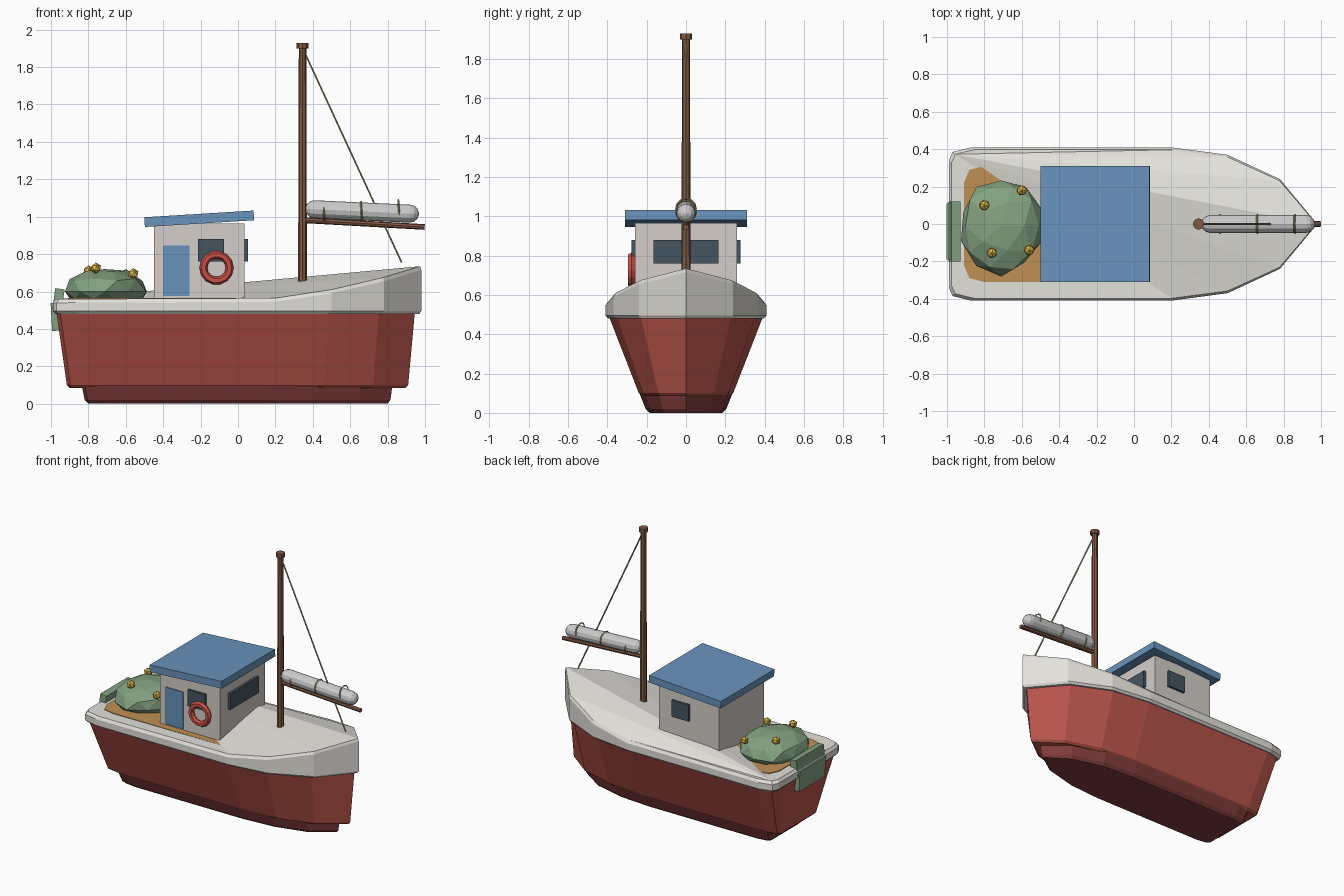
import bpy, bmesh, math, random
from mathutils import Vector, Matrix

if "Cube" in bpy.data.objects:
    bpy.data.objects.remove(bpy.data.objects["Cube"])

random.seed(4)


def material(name, r, g, b):
    m = bpy.data.materials.new(name)
    m.diffuse_color = (r, g, b, 1)
    m.use_nodes = True
    m.node_tree.nodes["Principled BSDF"].inputs["Base Color"].default_value = m.diffuse_color
    return m


RED = material("hull_red", .48, .09, .07)
DARK = material("keel_red", .22, .045, .045)
WHITE = material("off_white", .77, .75, .70)
WALL = material("wall_white", .66, .62, .58)
BLUE = material("roof_blue", .14, .29, .50)
GLASS = material("glass", .06, .09, .12)
WOOD = material("mast_wood", .22, .10, .055)
TAN = material("deck_tan", .52, .28, .09)
GREEN = material("net_green", .23, .36, .22)
YELLOW = material("float_yellow", .70, .45, .06)
ROPE = material("rope", .50, .40, .20)
BUOY = material("buoy_red", .60, .08, .06)
CLOTH = material("sail_white", .82, .82, .79)


def finish(name, bm, mat):
    bmesh.ops.recalc_face_normals(bm, faces=bm.faces)
    me = bpy.data.meshes.new(name)
    bm.to_mesh(me)
    bm.free()
    me.materials.append(mat)
    ob = bpy.data.objects.new(name, me)
    bpy.context.collection.objects.link(ob)
    return ob


def loft(name, rings, mat, fan=None):
    """Skin closed rings; the top cap can be fanned from one vertex."""
    bm = bmesh.new()
    vs = [[bm.verts.new(p) for p in r] for r in rings]
    n = len(vs[0])
    for a, b in zip(vs, vs[1:]):
        for i in range(n):
            j = (i + 1) % n
            bm.faces.new((a[i], a[j], b[j], b[i]))
    bm.faces.new(vs[0])
    if fan is None:
        bm.faces.new(vs[-1])
    else:
        for k in range(1, n - 1):
            bm.faces.new([vs[-1][(fan + d) % n] for d in (0, k, k + 1)])
    return finish(name, bm, mat)


def box(name, lo, hi, mat, tilt=0):
    lo, hi = Vector(lo), Vector(hi)
    bm = bmesh.new()
    bmesh.ops.create_cube(bm, size=1, matrix=Matrix.Translation((lo + hi) / 2)
                          @ Matrix.Rotation(tilt, 4, 'Y') @ Matrix.Diagonal((*(hi - lo), 1)))
    return finish(name, bm, mat)


def lathe_along(name, a, b, profile, mat, sides=8):
    """Round part from a to b; profile holds (distance, radius) pairs."""
    a, b = Vector(a), Vector(b)
    m = Matrix.Translation(a) @ (b - a).to_track_quat('Z', 'Y').to_matrix().to_4x4()
    rings = [[m @ Vector((r * math.cos(t), r * math.sin(t), d))
              for t in [math.tau * i / sides for i in range(sides)]] for d, r in profile]
    return loft(name, rings, mat)


def rod(name, a, b, r1, r2, mat, sides=8):
    return lathe_along(name, a, b, [(0, r1), ((Vector(b) - Vector(a)).length, r2)], mat, sides)


def torus(name, loc, rot, major, minor, mat, n, k):
    bpy.ops.mesh.primitive_torus_add(location=loc, rotation=rot, major_radius=major,
                                     minor_radius=minor, major_segments=n, minor_segments=k)
    ob = bpy.context.object
    ob.name = name
    ob.data.materials.append(mat)


# Hull outline, port half from stern to bow, then mirrored
HALF = [(-.99, .34), (-.97, .385), (-.87, .41), (.2, .41), (.5, .37), (.78, .24), (.98, 0)]
OUTLINE = HALF + [(x, -y) for x, y in reversed(HALF[:-1])]


def rim_height(x):
    pts = [(-2, .555), (.2, .565), (.5, .61), (.78, .675), (.98, .735)]
    for (x0, z0), (x1, z1) in zip(pts, pts[1:]):
        if x <= x1:
            return z0 + (z1 - z0) * (x - x0) / (x1 - x0)
    return pts[-1][1]


def ring(x0, x1, half, z=None, drop=0):
    return [(x0 + (x + .99) / 1.97 * (x1 - x0), y / .41 * half,
             rim_height(x) - drop if z is None else z) for x, y in OUTLINE]


# Keel, red hull and white bulwark with deck
loft("keel", [ring(-.80, .80, .185, 0), ring(-.82, .815, .205, .02),
              ring(-.835, .825, .235, .095)], DARK)
loft("hull", [ring(-.90, .895, .22, .085), ring(-.915, .91, .24, .10),
              ring(-.97, .945, .39, .485)], RED)
loft("bulwark_deck", [ring(-.975, .97, .395, .48), ring(-.99, .98, .41, .495),
                      ring(-.99, .98, .41, drop=.02), ring(-.975, .975, .397)], WHITE, fan=1)

# Wooden stern deck
plate = [(-.91, .22), (-.88, .29), (-.80, .31), (.2, .31)]
plate += [(x, -y) for x, y in reversed(plate)]
loft("stern_deck", [[(x, y, z) for x, y in plate] for z in (.52, .565)], TAN)

# Cabin
box("cabin", (-.45, -.26, .56), (.035, .26, .965), WALL)
box("cabin_roof", (-.50, -.31, .963), (.085, .31, 1.015), BLUE, -math.radians(3.5))
box("door", (-.40, -.268, .575), (-.26, -.25, .845), BLUE)
for side, s in (("right", -1), ("left", 1)):
    ys = sorted((s * .25, s * .277))
    box("side_window_" + side, (-.215, ys[0], .76), (-.075, ys[1], .88), GLASS)
box("front_window", (.02, -.165, .76), (.053, .165, .88), GLASS)
torus("lifebuoy", (-.115, -.277, .727), (math.pi / 2, 0, 0), .07, .021, BUOY, 14, 6)

# Mast, boom, furled sail and stay
rod("mast", (.345, 0, .60), (.345, 0, 1.91), .024, .020, WOOD)
rod("mast_cap", (.345, 0, 1.90), (.345, 0, 1.93), .031, .031, WOOD)
rod("boom", (.35, 0, .982), (.998, 0, .945), .016, .015, WOOD)
rod("stay", (.36, 0, 1.87), (.875, 0, .755), .005, .005, ROPE, 6)
R, L = .048, .608
arc = [math.radians(a) for a in (8, 35, 62, 90)]
caps = [(R * (1 - math.cos(t)), R * math.sin(t)) for t in arc]
roll = lathe_along("furled_sail", (.36, 0, 1.042), (.967, 0, 1.014),
                   caps + [(L - d, r) for d, r in reversed(caps)], CLOTH, 12)
for i in range(3):
    torus(f"sail_tie_{i + 1}", (.46 + .2 * i, 0, 1.021 + .009 * i),
          (0, math.pi / 2 - .06, 0), .050, .005, ROPE, 12, 4)

# Net heap: lumpy flattened dome
bm = bmesh.new()
bmesh.ops.create_icosphere(bm, subdivisions=2, radius=1)
for v in bm.verts:
    k = random.uniform(.92, 1.06)
    v.co = Vector((-.71 + v.co.x * .225 * k, -.01 + v.co.y * .26 * k,
                   max(.562, .60 + v.co.z * .125 * k)))
finish("net_heap", bm, GREEN)

# Net draped over the stern
box("net_drape_top", (-.985, -.20, .50), (-.935, .12, .615), GREEN, math.radians(8))
box("net_drape_flap", (-.998, -.19, .39), (-.96, .11, .54), GREEN, math.radians(-3))

# Net floats
for i, p in enumerate([(-.80, .10, .71), (-.60, .18, .69), (-.76, -.155, .725), (-.56, -.14, .695)]):
    bm = bmesh.new()
    bmesh.ops.create_icosphere(bm, subdivisions=1, radius=.03, matrix=Matrix.Translation(p))
    finish(f"net_float_{i + 1}", bm, YELLOW)
